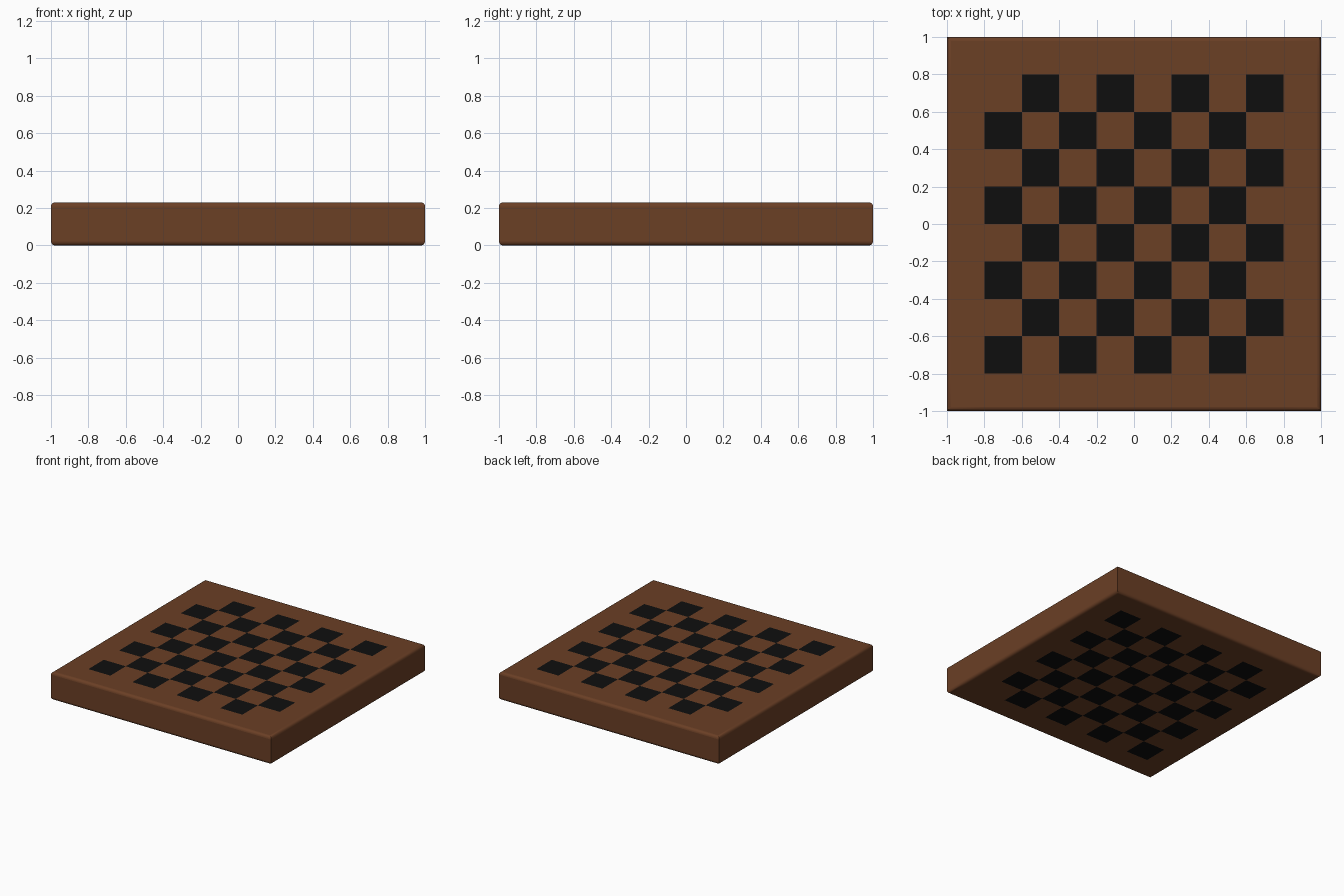
import bpy, bmesh
from mathutils import Matrix

if "Cube" in bpy.data.objects:
    bpy.data.objects.remove(bpy.data.objects["Cube"])

HEIGHT = 0.23   # board thickness
CELL = 0.2      # checker square size
HALF = 0.8      # half width of the checkered field


def material(name, rgb):
    m = bpy.data.materials.new(name)
    m.diffuse_color = (*rgb, 1)
    m.use_nodes = True
    m.node_tree.nodes["Principled BSDF"].inputs["Base Color"].default_value = m.diffuse_color
    return m


bm = bmesh.new()

# Slab
bmesh.ops.create_cube(bm, size=1, matrix=Matrix.Translation((0, 0, HEIGHT / 2))
                      @ Matrix.Diagonal((2, 2, HEIGHT, 1)))

# Rounded top and bottom rims, vertical corners left sharp
rims = [e for e in bm.edges if abs(e.verts[0].co.z - e.verts[1].co.z) < 1e-4]
bmesh.ops.bevel(bm, geom=rims, offset=0.022, segments=4, profile=0.5, affect='EDGES')

# Cut the checker lines on the slab
for axis in ((1, 0, 0), (0, 1, 0)):
    for k in range(9):
        d = -HALF + k * CELL
        bmesh.ops.bisect_plane(bm, geom=bm.verts[:] + bm.edges[:] + bm.faces[:],
                               plane_co=[a * d for a in axis], plane_no=axis)

# Dark squares on top and bottom, smooth rims, flat faces elsewhere
bm.normal_update()
for f in bm.faces:
    c = f.calc_center_median()
    if abs(f.normal.z) > 0.999 and max(abs(c.x), abs(c.y)) < HALF:
        i, j = int((c.x + HALF) / CELL), int((c.y + HALF) / CELL)
        f.material_index = 1 if (i + j) % 2 == 0 else 0
    f.smooth = 0.01 < abs(f.normal.z) < 0.999
for e in bm.edges:
    e.smooth = e.calc_face_angle(0) < 0.6

mesh = bpy.data.meshes.new("checker_board")
bm.to_mesh(mesh)
bm.free()
mesh.materials.append(material("brown wood", (0.147, 0.05, 0.0185)))
mesh.materials.append(material("black squares", (0.0045, 0.0045, 0.0045)))
board = bpy.data.objects.new("checker_board", mesh)
bpy.context.collection.objects.link(board)
